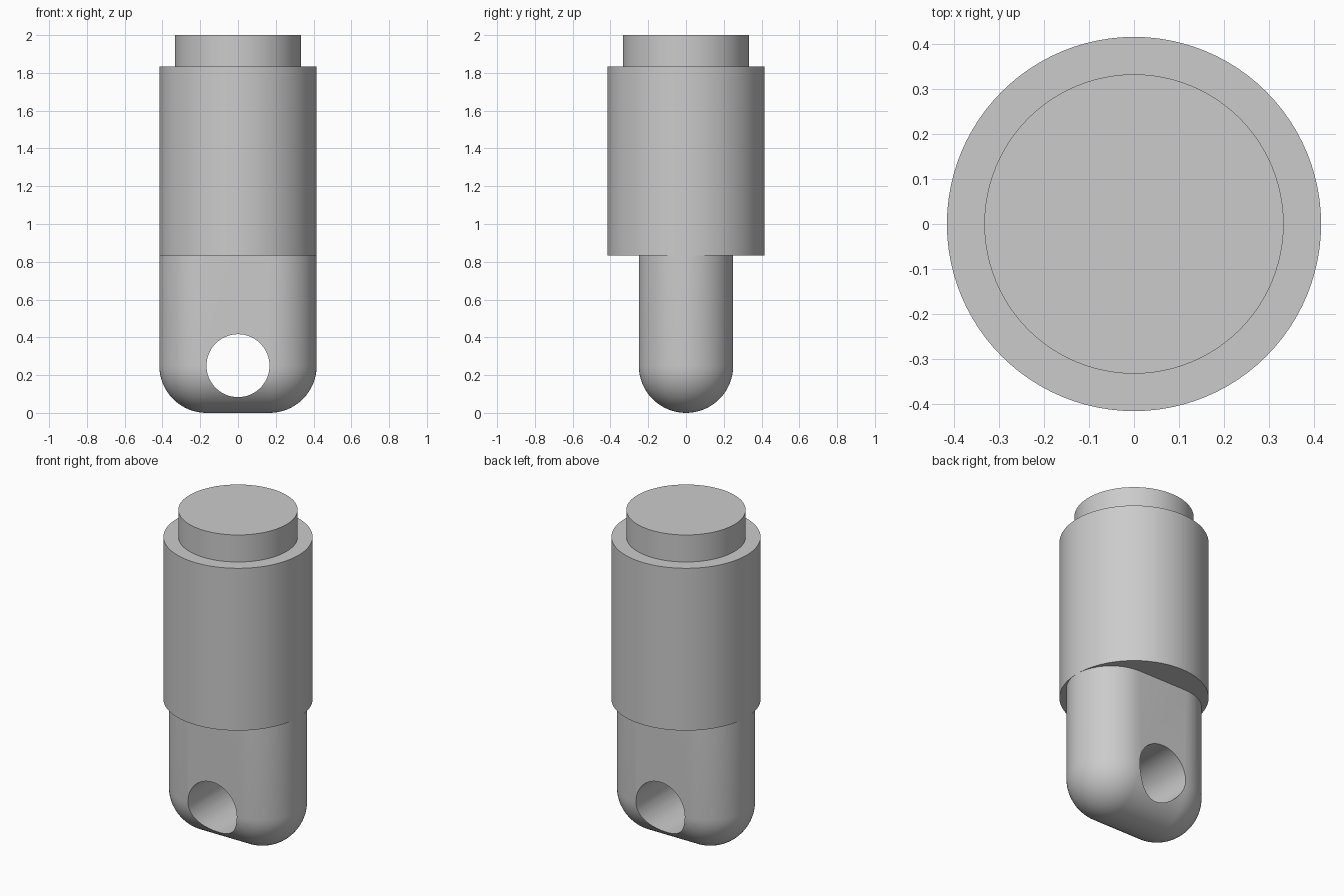
import bpy, bmesh, math

if "Cube" in bpy.data.objects:
    bpy.data.objects.remove(bpy.data.objects["Cube"])

R = 5 / 12          # main body radius
TAB = 0.25          # half thickness of the tab
HALF = 1 / 6        # half length of the flat part of the tab
Z_BODY, Z_NECK = 5 / 6, 11 / 6

mat = bpy.data.materials.new("grey")
mat.diffuse_color = (0.6, 0.6, 0.6, 1)
mat.use_nodes = True
mat.node_tree.nodes["Principled BSDF"].inputs["Base Color"].default_value = mat.diffuse_color


def loft(name, rings, cap_start=True, cap_end=True):
    """Skin a stack of closed rings into one object."""
    bm = bmesh.new()
    rows = [[bm.verts.new(p) for p in ring] for ring in rings]
    n = len(rows[0])
    for a, b in zip(rows, rows[1:]):
        for i in range(n):
            j = (i + 1) % n
            bm.faces.new((a[i], a[j], b[j], b[i]))
    if cap_start:
        bm.faces.new(rows[0][::-1])
    if cap_end:
        bm.faces.new(rows[-1])
    bmesh.ops.remove_doubles(bm, verts=bm.verts, dist=1e-5)
    bmesh.ops.recalc_face_normals(bm, faces=bm.faces)
    me = bpy.data.meshes.new(name)
    bm.to_mesh(me)
    bm.free()
    me.materials.append(mat)
    ob = bpy.data.objects.new(name, me)
    bpy.context.collection.objects.link(ob)
    return ob


def circle(r, z, n=96):
    return [(r * math.cos(2 * math.pi * i / n), r * math.sin(2 * math.pi * i / n), z) for i in range(n)]


def stadium(r, z, n=32):
    pts = []
    for side, start in ((1, -math.pi / 2), (-1, math.pi / 2)):
        for i in range(n + 1):
            a = start + math.pi * i / n
            pts.append((side * HALF + r * math.cos(a), r * math.sin(a), z))
    return pts


def smooth(ob):
    bpy.ops.object.select_all(action='DESELECT')
    ob.select_set(True)
    bpy.context.view_layer.objects.active = ob
    bpy.ops.object.shade_smooth_by_angle(angle=math.radians(30))


# stepped cylinder: main body and narrower top
body = loft("body", [circle(R, Z_BODY), circle(R, Z_NECK), circle(1 / 3, Z_NECK), circle(1 / 3, 2)])

# rounded tab: stadium section with a capsule-shaped bottom
K = 16
rings = [stadium(TAB * math.sin(math.pi / 2 * k / K), TAB - TAB * math.cos(math.pi / 2 * k / K))
         for k in range(K + 1)]
rings.append(stadium(TAB, Z_BODY))
tab = loft("tab", rings, cap_start=False)

# pin hole through the tab
cutter = loft("pin_hole_cutter", [[(x, y, z + 0.25) for x, z, y in circle(1 / 6, s, 64)] for s in (-0.5, 0.5)])
cutter.hide_render = True
mod = tab.modifiers.new("pin_hole", 'BOOLEAN')
mod.operation = 'DIFFERENCE'
mod.solver = 'EXACT'
mod.object = cutter
bpy.context.view_layer.objects.active = tab
bpy.ops.object.modifier_apply(modifier=mod.name)
bpy.data.objects.remove(cutter)

# drop the hidden top face of the tab, where it meets the body
bm = bmesh.new()
bm.from_mesh(tab.data)
hidden = [f for f in bm.faces if f.normal.z > 0.99 and f.calc_center_median().z > Z_BODY - 0.01]
bmesh.ops.delete(bm, geom=hidden, context='FACES')
bm.to_mesh(tab.data)
bm.free()

smooth(body)
smooth(tab)
